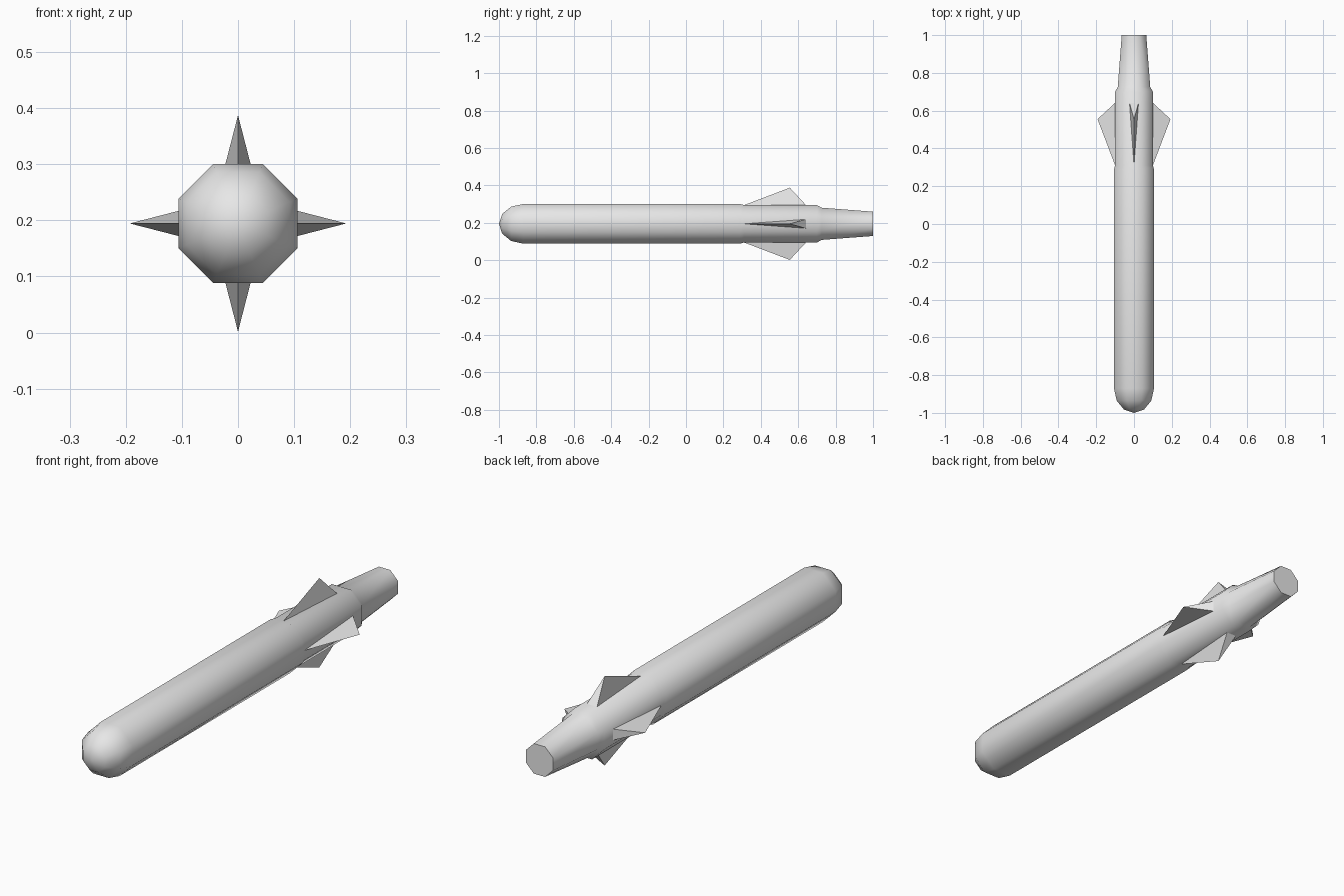
import bpy, bmesh
from math import sin, cos, pi, radians
from mathutils import Matrix, Vector

cube = bpy.data.objects.get("Cube")
if cube:
    bpy.data.objects.remove(cube, do_unlink=True)

SIDES = 8
AXIS_Z = 0.1945
CORNER = 1 / cos(pi / SIDES)      # flat-to-corner scale of the octagon

grey = bpy.data.materials.new("plain_grey")
grey.use_nodes = True
colour = (0.8, 0.8, 0.8, 1)
grey.diffuse_color = colour
grey.node_tree.nodes["Principled BSDF"].inputs["Base Color"].default_value = colour


def finish(bm, name, smooth_angle):
    bmesh.ops.recalc_face_normals(bm, faces=bm.faces)
    mesh = bpy.data.meshes.new(name)
    bm.to_mesh(mesh)
    bm.free()
    mesh.materials.append(grey)
    obj = bpy.data.objects.new(name, mesh)
    obj.location.z = AXIS_Z
    bpy.context.collection.objects.link(obj)
    bpy.ops.object.select_all(action='DESELECT')
    obj.select_set(True)
    bpy.context.view_layer.objects.active = obj
    bpy.ops.object.shade_smooth_by_angle(angle=radians(smooth_angle))
    return obj


# Octagonal hull: rounded nose, long body, slimmer fin section, tapered tail
RADIUS, NOSE = 0.106, 0.13
profile = [(NOSE * (1 - cos(a)) - 1, RADIUS * sin(a))
           for a in (pi / 6, pi / 3, pi / 2)]
profile += [(0.29, RADIUS), (0.31, 0.1), (0.7, 0.1), (0.725, 0.086), (1, 0.065)]

bm = bmesh.new()
rings = []
for y, r in profile:
    angles = [(i + 0.5) * 2 * pi / SIDES for i in range(SIDES)]
    rings.append([bm.verts.new((r * CORNER * cos(a), y, r * CORNER * sin(a)))
                  for a in angles])
tip = bm.verts.new((0, -1, 0))
for i in range(SIDES):
    j = (i + 1) % SIDES
    bm.faces.new((tip, rings[0][i], rings[0][j]))
    for a, b in zip(rings, rings[1:]):
        bm.faces.new((a[i], b[i], b[j], a[j]))
bm.faces.new(rings[-1])
finish(bm, "hull", 60)

# Four wedge fins: sharp leading edge, thick trailing root, pointed tip
for k, name in enumerate(("top_fin", "left_fin", "bottom_fin", "right_fin")):
    turn = Matrix.Rotation(k * pi / 2, 3, 'Y')
    bm = bmesh.new()
    lead, root_a, root_b, point = [
        bm.verts.new(turn @ Vector(p)) for p in
        ((0, 0.3, 0.096), (-0.025, 0.645, 0.096), (0.025, 0.645, 0.096),
         (0, 0.555, 0.193))]
    for face in ((lead, root_a, point), (lead, point, root_b),
                 (root_a, root_b, point), (lead, root_b, root_a)):
        bm.faces.new(face)
    finish(bm, name, 60)
